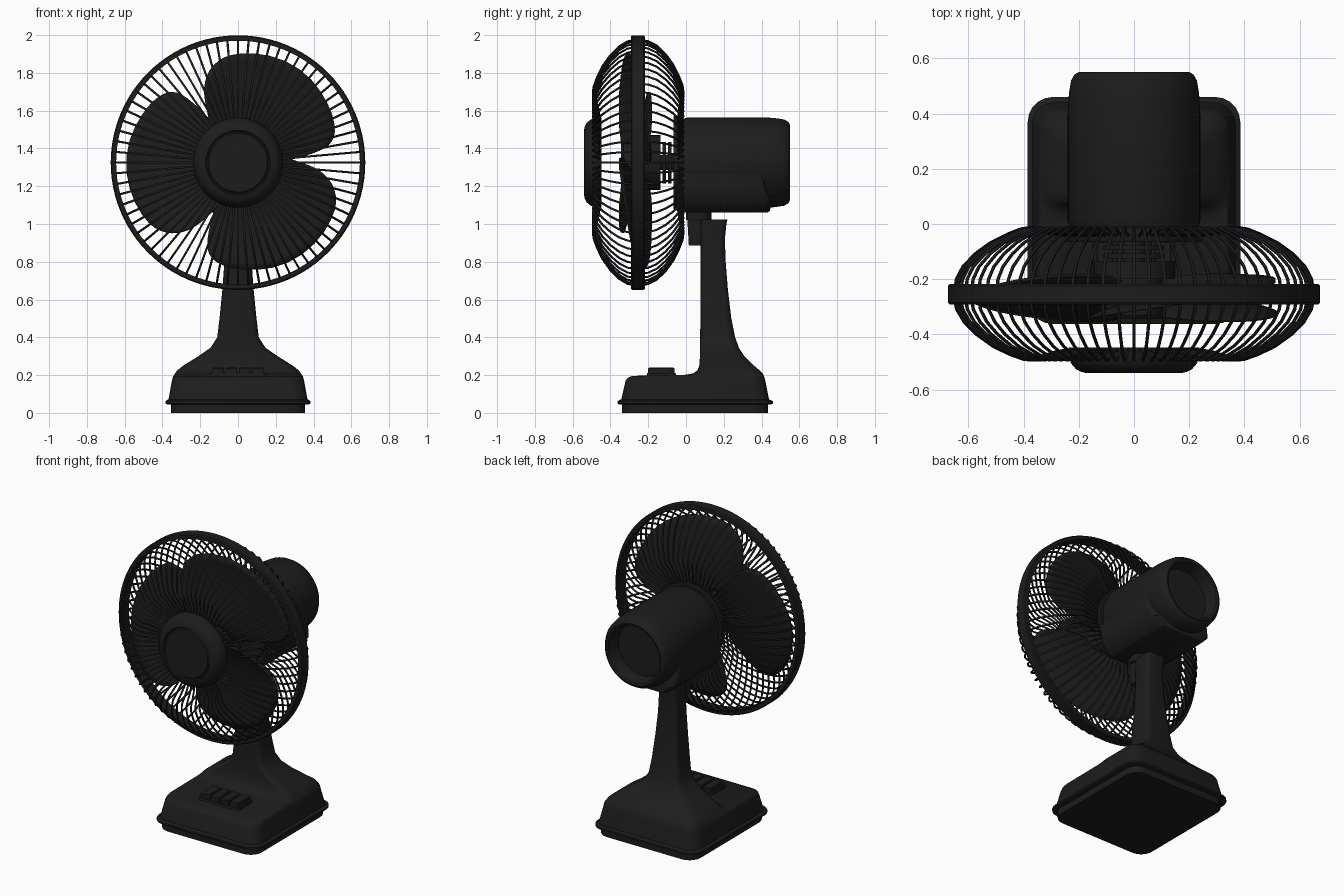
import bpy, bmesh
from math import sin, cos, pi, radians

if "Cube" in bpy.data.objects:
    bpy.data.objects.remove(bpy.data.objects["Cube"])

CZ = 1.325  # height of the fan axis
black = bpy.data.materials.new("black_plastic")
black.diffuse_color = (0.012, 0.012, 0.012, 1)
black.use_nodes = True
black.node_tree.nodes["Principled BSDF"].inputs["Base Color"].default_value = black.diffuse_color


def finish(name, bm, angle=35):
    bmesh.ops.remove_doubles(bm, verts=bm.verts, dist=1e-5)
    bmesh.ops.recalc_face_normals(bm, faces=bm.faces)
    me = bpy.data.meshes.new(name)
    bm.to_mesh(me)
    bm.free()
    ob = bpy.data.objects.new(name, me)
    bpy.context.collection.objects.link(ob)
    me.materials.append(black)
    smooth(ob, angle)
    return ob


def smooth(ob, angle=35):
    bpy.ops.object.select_all(action='DESELECT')
    ob.select_set(True)
    bpy.context.view_layer.objects.active = ob
    bpy.ops.object.shade_smooth_by_angle(angle=radians(angle))


def revolve(name, profile, closed=False, n=72):
    """Spin (radius, y) points around the fan axis."""
    bm = bmesh.new()
    rings = [[bm.verts.new((r * cos(2 * pi * i / n), y, CZ + r * sin(2 * pi * i / n)))
              for i in range(n)] for r, y in profile]
    pairs = list(zip(rings, rings[1:]))
    if closed:
        pairs.append((rings[-1], rings[0]))
    for a, b in pairs:
        for i in range(n):
            j = (i + 1) % n
            bm.faces.new((a[i], a[j], b[j], b[i]))
    return finish(name, bm)


def loft(name, sections, x=0, seg=5, angle=35):
    """Stack rounded rectangles given as (z, half width, y0, y1, corner radius)."""
    bm = bmesh.new()
    rings = []
    for z, w, y0, y1, c in sections:
        ring = []
        for q, (cx, cy) in enumerate([(w - c, y1 - c), (c - w, y1 - c), (c - w, y0 + c), (w - c, y0 + c)]):
            for k in range(seg + 1):
                a = (q + k / seg) * pi / 2
                ring.append(bm.verts.new((x + cx + c * cos(a), cy + c * sin(a), z)))
        rings.append(ring)
    n = len(rings[0])
    for a, b in zip(rings, rings[1:]):
        for i in range(n):
            j = (i + 1) % n
            bm.faces.new((a[i], a[j], b[j], b[i]))
    bm.faces.new(rings[0])
    bm.faces.new(rings[-1])
    return finish(name, bm, angle)


def cage_half(name, profile, count=72):
    """Radial wires following a (radius, y) profile."""
    cu = bpy.data.curves.new(name, 'CURVE')
    cu.dimensions = '3D'
    cu.bevel_depth = 0.006
    cu.bevel_resolution = 1
    for i in range(count):
        a = 2 * pi * i / count
        sp = cu.splines.new('POLY')
        sp.points.add(len(profile) - 1)
        for p, (r, y) in zip(sp.points, profile):
            p.co = (r * cos(a), y, CZ + r * sin(a), 1)
    ob = bpy.data.objects.new(name, cu)
    bpy.context.collection.objects.link(ob)
    cu.materials.append(black)
    bpy.ops.object.select_all(action='DESELECT')
    ob.select_set(True)
    bpy.context.view_layer.objects.active = ob
    bpy.ops.object.convert(target='MESH')
    smooth(bpy.context.object, 60)


# Base: foot, flange and body sweeping up into the neck
loft("base_foot", [(0, .355, -.34, .435, .08), (.05, .355, -.34, .435, .08)])
loft("base_flange", [(.045, .375, -.355, .45, .09), (.05, .385, -.362, .46, .09),
                     (.062, .385, -.362, .46, .09), (.07, .372, -.35, .445, .09)])
loft("base_and_neck", [
    (.06, .37, -.345, .442, .08), (.17, .35, -.32, .42, .08), (.186, .346, -.308, .416, .075),
    (.196, .342, -.285, .412, .07), (.202, .338, .0, .41, .07), (.21, .333, .04, .405, .07),
    (.225, .322, .06, .39, .06), (.25, .29, .07, .36, .06), (.3, .21, .074, .31, .05),
    (.345, .145, .075, .28, .045), (.4, .11, .075, .26, .04), (.5, .098, .076, .24, .035),
    (.65, .083, .077, .222, .03), (.8, .072, .078, .21, .03), (.92, .068, .078, .206, .03),
    (1.0, .068, .075, .214, .03), (1.025, .068, .072, .22, .03)], angle=50)

# Speed buttons
loft("button_panel", [(.19, .15, -.21, -.05, .015), (.212, .147, -.205, -.055, .015)])
for i in range(4):
    loft(f"speed_button_{i + 1}", [(.2, .031, -.2, -.062, .006), (.235, .031, -.2, -.062, .006),
                                   (.24, .026, -.195, -.067, .006)], x=-.105 + .07 * i)

# Tilt joint
loft("tilt_bracket", [(.885, .045, .015, .08, .01), (1.06, .055, .005, .09, .01)])
loft("swivel_disc", [(1.02, .068, .0, .136, .067), (1.07, .068, .0, .136, .067)], seg=8)

# Motor housing with recessed back and gearbox cover below
revolve("motor_housing", [(0, -.03), (.215, -.03), (.232, -.015), (.24, .01), (.24, .4), (.236, .47),
                          (.228, .52), (.215, .542), (.2, .55), (.187, .545), (.18, .53),
                          (.172, .46), (0, .46)])
loft("gearbox_cover", [(1.06, .15, -.04, .43, .03), (1.07, .165, -.05, .445, .03),
                       (1.12, .215, -.05, .45, .03), (1.19, .235, -.05, .42, .03),
                       (1.27, .232, -.04, .41, .03)])

# Shaft, collars and hub
revolve("motor_shaft", [(0, -.3), (.04, -.3), (.04, 0), (0, 0)], n=24)
for i, y in enumerate((-.125, -.095, -.065)):
    revolve(f"shaft_collar_{i + 1}", [(0, y), (.11, y), (.11, y + .018), (0, y + .018)], n=48)
revolve("hub_back", [(0, -.2), (.145, -.2), (.145, -.135), (0, -.135)], n=48)
revolve("blade_hub", [(0, -.345), (.09, -.345), (.102, -.33), (.105, -.19), (0, -.19)], n=48)

# Three pitched blades, outline as (angle, radius) from leading to trailing edge
outline = [(126, .25), (120, .33), (116, .41), (112, .465), (107, .515), (101, .55), (95, .573),
           (82, .592), (65, .604), (48, .597), (32, .57), (24, .557), (17, .54), (12.5, .512),
           (9.5, .47), (7, .40), (4, .30), (2, .22)]
for b in range(3):
    bm = bmesh.new()
    rows = []
    for i, (a, r) in enumerate(outline):
        t = i / (len(outline) - 1)
        ai, ao = radians(135 - 140 * t + 120 * b), radians(a + 120 * b)
        u = min(max((116 - a) / 110, 0), 1)
        row = []
        for k in range(7):
            s = k / 6
            x = .09 * cos(ai) * (1 - s) + r * cos(ao) * s
            z = .09 * sin(ai) * (1 - s) + r * sin(ao) * s
            y = (-.335 + .13 * t) * (1 - s) + (-.35 + .165 * u) * s + .02 * sin(pi * s) * sin(pi * t)
            row.append(bm.verts.new((x, y, CZ + z)))
        rows.append(row)
    for p, q in zip(rows, rows[1:]):
        for k in range(6):
            bm.faces.new((p[k], p[k + 1], q[k + 1], q[k]))
    blade = finish(f"blade_{b + 1}", bm, 60)
    sub = blade.modifiers.new("smooth", 'SUBSURF')
    sub.levels = sub.render_levels = 1
    sol = blade.modifiers.new("thickness", 'SOLIDIFY')
    sol.thickness = .012
    sol.offset = 0

# Guard: front and back wires, rim, centre cap and mounting ring
cage_half("front_guard_wires", [(.65, -.27), (.642, -.31), (.615, -.355), (.57, -.4), (.51, -.443),
                                (.45, -.472), (.4, -.49), (.37, -.493), (.33, -.478),
                                (.28, -.462), (.22, -.455)])
cage_half("back_guard_wires", [(.65, -.245), (.643, -.2), (.62, -.155), (.575, -.108), (.52, -.068),
                               (.46, -.038), (.41, -.018), (.38, -.014), (.33, -.03), (.22, -.045)])
revolve("guard_rim", [(.645, -.292), (.668, -.292), (.674, -.285), (.674, -.225), (.668, -.218),
                      (.645, -.218)], closed=True, n=96)
revolve("guard_centre_cap", [(0, -.54), (.155, -.54), (.16, -.534), (.166, -.534), (.171, -.54),
                             (.19, -.536), (.21, -.526), (.228, -.505), (.238, -.47), (.238, -.448),
                             (.2, -.448), (.2, -.46), (0, -.46)])
revolve("guard_mounting_ring", [(.16, -.065), (.245, -.065), (.25, -.055), (.25, -.015),
                                (.16, -.015)], closed=True)
